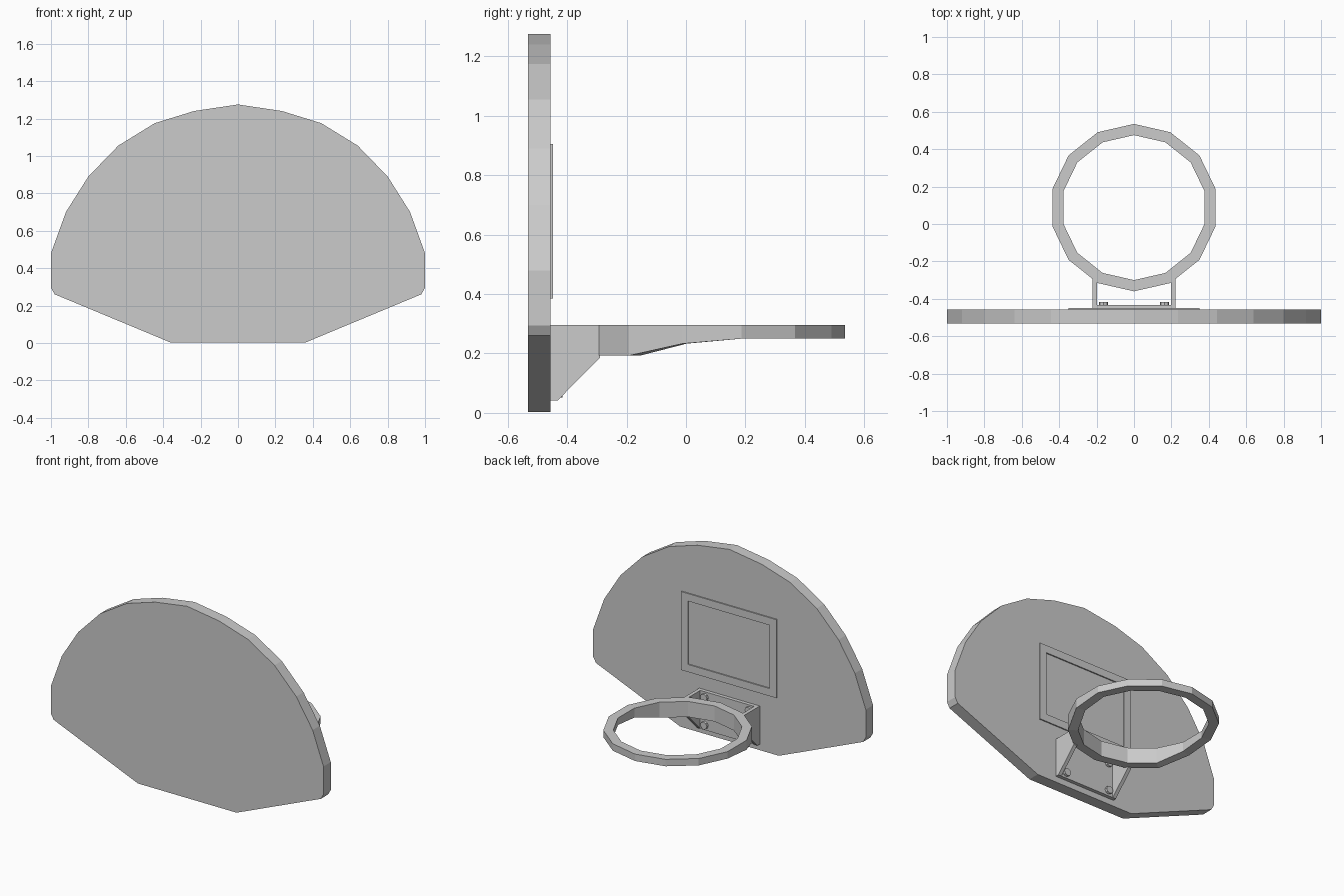
import bpy, bmesh, math
from mathutils import Vector

if "Cube" in bpy.data.objects:
    bpy.data.objects.remove(bpy.data.objects["Cube"])


def finish(name, bm):
    bmesh.ops.recalc_face_normals(bm, faces=bm.faces)
    me = bpy.data.meshes.new(name)
    bm.to_mesh(me)
    bm.free()
    ob = bpy.data.objects.new(name, me)
    bpy.context.collection.objects.link(ob)
    return ob


def prism(name, pts, offset):
    """Extrude a closed 3D polygon along an offset."""
    bm = bmesh.new()
    face = bm.faces.new([bm.verts.new(p) for p in pts])
    res = bmesh.ops.extrude_face_region(bm, geom=[face], use_keep_orig=True)
    moved = [v for v in res["geom"] if isinstance(v, bmesh.types.BMVert)]
    bmesh.ops.translate(bm, verts=moved, vec=Vector(offset))
    return finish(name, bm)


def band(name, loops):
    """Closed tube whose cross-section corners run along four equal loops."""
    bm = bmesh.new()
    vs = [[bm.verts.new(p) for p in loop] for loop in loops]
    n = len(vs[0])
    for a, b in zip(vs, vs[1:] + vs[:1]):
        for i in range(n):
            j = (i + 1) % n
            bm.faces.new((a[i], a[j], b[j], b[i]))
    return finish(name, bm)


# Fan-shaped backboard, mirrored half outline
half = [(0.235, 1.24), (0.445, 1.175), (0.64, 1.055), (0.80, 0.89), (0.92, 0.70),
        (1.0, 0.48), (1.0, 0.295), (0.98, 0.26), (0.362, 0.003)]
outline = [(0, 1.275)] + half + [(-x, z) for x, z in reversed(half)]
prism("backboard", [(x, -0.532, z) for x, z in outline], (0, 0.076, 0))


# Raised target frame on the board
def rect(inset, y):
    w, lo, hi = 0.35 - inset, 0.385 + inset, 0.905 - inset
    return [(-w, y, lo), (w, y, lo), (w, y, hi), (-w, y, hi)]


band("target_frame", [rect(0, -0.458), rect(0, -0.448),
                      rect(0.05, -0.448), rect(0.05, -0.458)])

# Fourteen-sided rim, deeper towards the board
CY, TOP, SIDES = 0.0875, 0.296, 14
DEPTHS = [0.25, 0.25, 0.25, 0.25, 0.233, 0.193, 0.193, 0.193]


def rim_loop(r, top):
    pts = []
    for i in range(SIDES):
        a = 2 * math.pi * i / SIDES
        z = TOP if top else DEPTHS[min(i, SIDES - i)]
        pts.append((r * math.sin(a), CY + r * math.cos(a), z))
    return pts


band("rim", [rim_loop(0.4475, True), rim_loop(0.3875, True),
             rim_loop(0.3875, False), rim_loop(0.4475, False)])

# Bracket: side plates and back plate
side = [(-0.457, TOP), (-0.296, TOP), (-0.296, 0.193), (-0.282, 0.193),
        (-0.43, 0.042), (-0.457, 0.042)]
side = [(-0.457, TOP), (-0.29, TOP), (-0.29, 0.186), (-0.432, 0.042), (-0.457, 0.042)]
for s, label in ((-1, "left"), (1, "right")):
    prism("bracket_side_" + label, [(s * 0.198, y, z) for y, z in side], (s * 0.024, 0, 0))
prism("bracket_back_plate", [(-0.199, -0.457, 0.042), (0.199, -0.457, 0.042),
                             (0.199, -0.457, TOP), (-0.199, -0.457, TOP)], (0, 0.025, 0))

# Mounting bolts
for x in (-0.163, 0.163):
    for z in (0.077, 0.262):
        ring = [(x + 0.025 * math.cos(k * math.pi / 4), -0.434,
                 z + 0.025 * math.sin(k * math.pi / 4)) for k in range(8)]
        prism("bolt", ring, (0, 0.018, 0))
